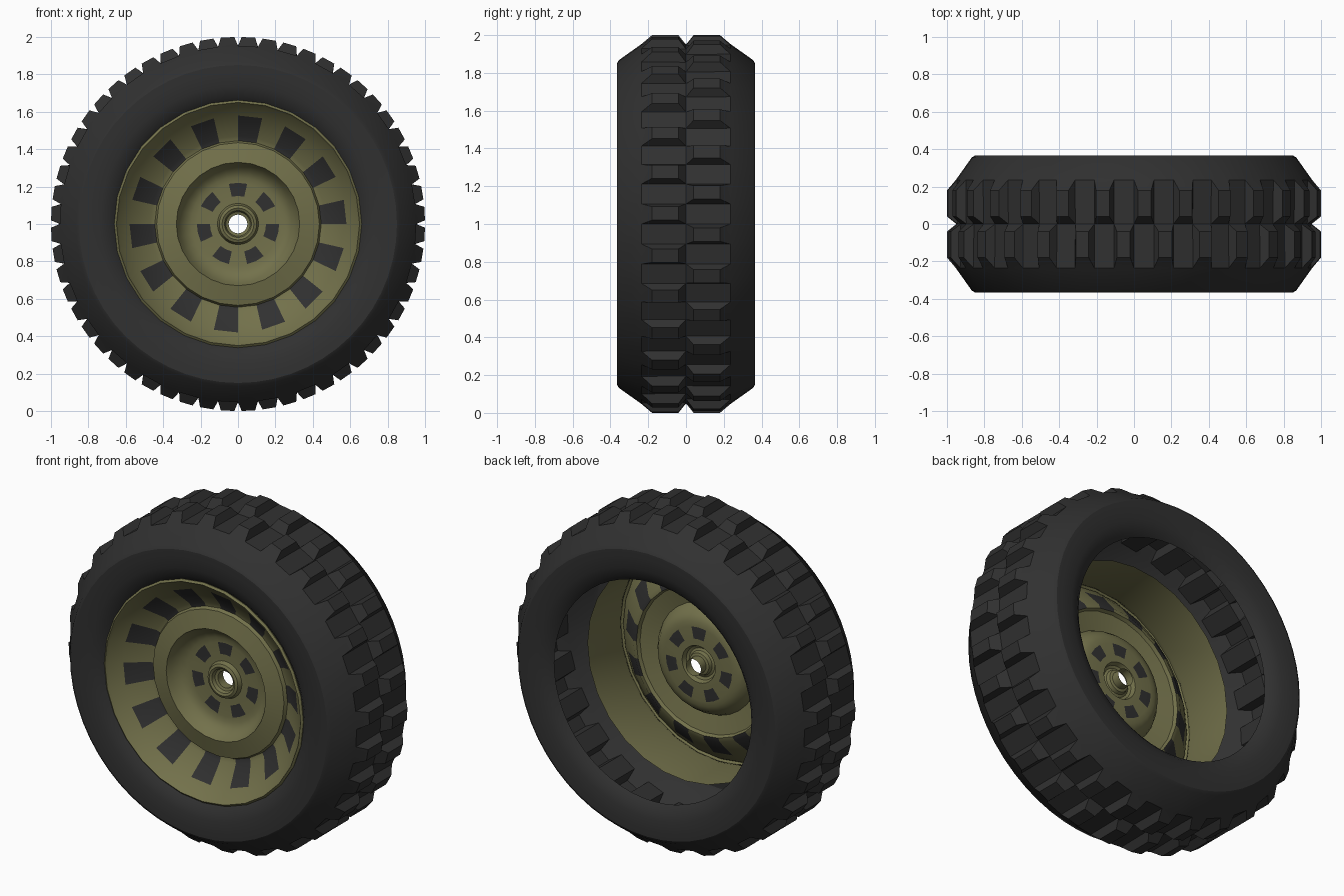
import bpy, bmesh
from math import sin, cos, pi, radians

if "Cube" in bpy.data.objects:
    bpy.data.objects.remove(bpy.data.objects["Cube"])

CZ = 1.0  # axle height


def mat(name, c):
    m = bpy.data.materials.new(name)
    m.diffuse_color = (*c, 1)
    m.use_nodes = True
    m.node_tree.nodes["Principled BSDF"].inputs["Base Color"].default_value = m.diffuse_color
    return m


rubber = mat("rubber", (0.03, 0.03, 0.03))
olive = mat("olive_paint", (0.17, 0.165, 0.07))


def pt(r, y, a):
    return (r * cos(a), y, CZ + r * sin(a))


def revolve(bm, profile, n):
    """Spin (radius, y) points round the axle; returns faces[band][segment]."""
    rings = [[bm.verts.new(pt(r, y, 2 * pi * i / n)) for i in range(n)] for r, y in profile]
    return [[bm.faces.new((p[i], p[(i + 1) % n], q[(i + 1) % n], q[i])) for i in range(n)]
            for p, q in zip(rings, rings[1:])]


def finish(name, bm, mats, angle):
    me = bpy.data.meshes.new(name)
    bm.normal_update()
    bm.to_mesh(me)
    bm.free()
    for m in mats:
        me.materials.append(m)
    ob = bpy.data.objects.new(name, me)
    bpy.context.collection.objects.link(ob)
    bpy.ops.object.select_all(action='DESELECT')
    ob.select_set(True)
    bpy.context.view_layer.objects.active = ob
    bpy.ops.object.shade_smooth_by_angle(angle=radians(angle))
    return ob


# Tyre: open shell, bead - sidewall - shoulder - crown, mirrored across y
N = 56
half = [(0.655, -0.315), (0.685, -0.342), (0.74, -0.36), (0.81, -0.366),
        (0.85, -0.366), (0.868, -0.355), (0.953, -0.235)]
profile = half + [(0.95, 0)] + [(r, -y) for r, y in reversed(half)]
bm = bmesh.new()
bands = revolve(bm, profile, N)

# Tread lugs: every other crown cell raised to a tapered block, rows staggered
for band, side, odd in ((len(half) - 1, -1, 0), (len(half), 1, 1)):
    for i in range(odd, N, 2):
        f = bands[band][i]
        base = list(f.verts)
        bm.faces.remove(f)
        a0, a1 = (2 * pi * (i + t) / N for t in (0.18, 0.82))
        y0, y1 = (-0.18, -0.04) if side < 0 else (0.04, 0.18)
        top = [bm.verts.new(pt(1.0, y, a)) for y, a in ((y0, a0), (y0, a1), (y1, a1), (y1, a0))]
        bm.faces.new(top)
        for k in range(4):
            j = (k + 1) % 4
            bm.faces.new((base[k], base[j], top[j], top[k]))
bmesh.ops.recalc_face_normals(bm, faces=bm.faces)
finish("tyre", bm, [rubber], 28)

# Rim: barrel, lip, dished cone, raised ring, hub
rim = [(0.655, 0.0), (0.655, -0.30), (0.662, -0.325), (0.65, -0.335), (0.64, -0.318),
       (0.58, -0.26), (0.47, -0.17), (0.445, -0.165), (0.435, -0.185), (0.33, -0.21),
       (0.315, -0.18), (0.285, -0.14), (0.25, -0.125), (0.22, -0.122), (0.15, -0.12),
       (0.11, -0.12), (0.10, -0.145), (0.085, -0.152), (0.072, -0.145), (0.065, -0.125),
       (0.05, -0.12), (0.05, -0.07)]
M = 28
bm = bmesh.new()
bands = revolve(bm, rim, M)
# Dark slots on the cone (14) and round the hub (7)
for i in range(M):
    j = (i - M // 4) % M      # segment counted from the top
    if j % 2:
        for b in (5, 6):
            bands[b][i].material_index = 1
    if j % 4 in (0, 3):
        bands[13][i].material_index = 1
bmesh.ops.recalc_face_normals(bm, faces=bm.faces)
finish("rim", bm, [olive, rubber], 30)
